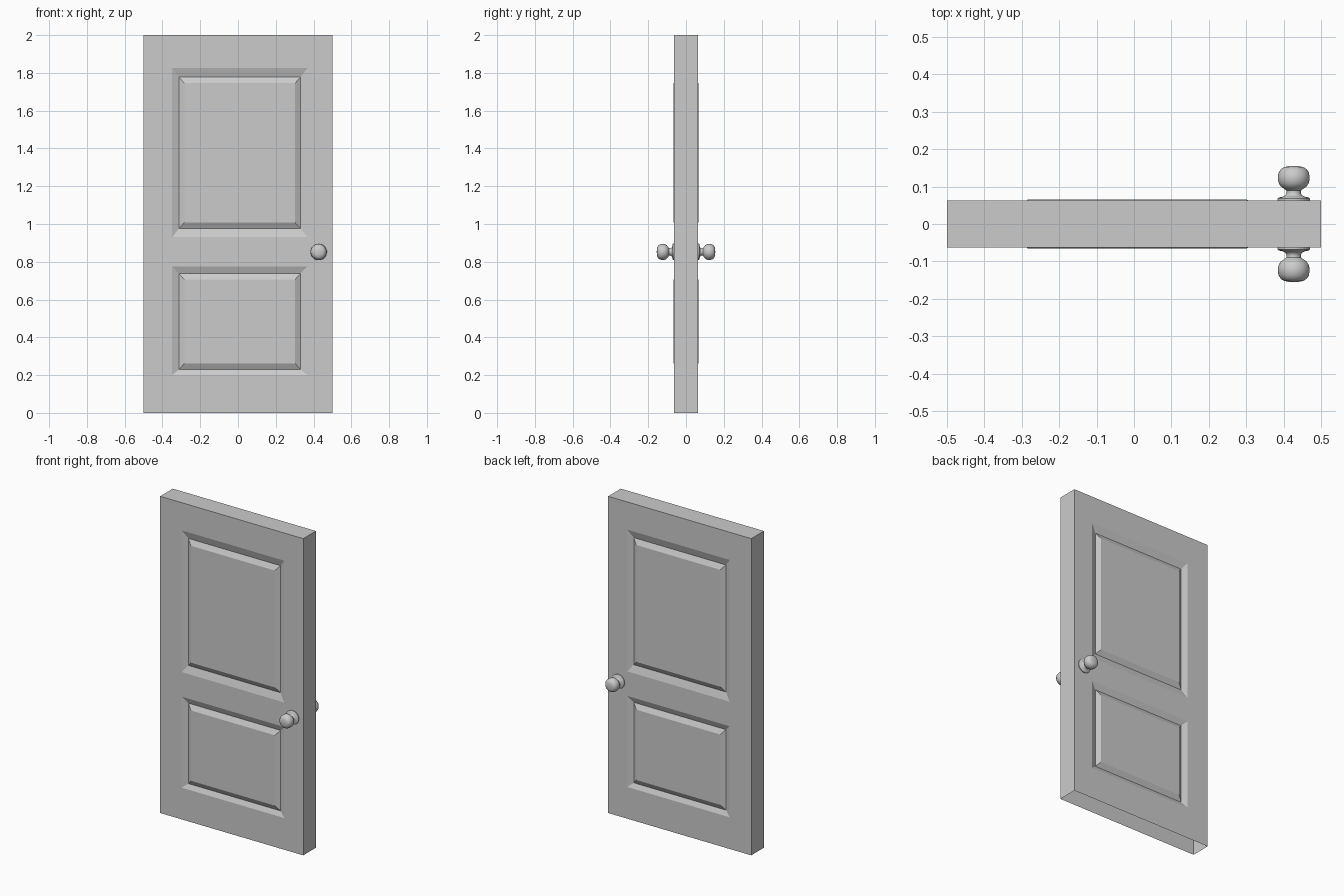
import bpy, bmesh, math
from mathutils import Matrix

if "Cube" in bpy.data.objects:
    bpy.data.objects.remove(bpy.data.objects["Cube"])

HALF_T = 0.063            # half the slab thickness
CX = 0.009                # panels sit slightly off centre
# half widths and surface heights of the moulding: outer edge, groove, raised field
RINGS = [(0.358, HALF_T), (0.322, HALF_T - 0.015), (0.293, HALF_T + 0.002)]
# bottom and top of each moulding ring, for the lower and upper panel
PANELS = [[(0.20, 0.775), (0.23, 0.738), (0.262, 0.706)],
          [(0.93, 1.825), (0.976, 1.778), (1.008, 1.746)]]


def finish(bm, name):
    bmesh.ops.remove_doubles(bm, verts=bm.verts, dist=1e-5)
    bmesh.ops.recalc_face_normals(bm, faces=bm.faces)
    mesh = bpy.data.meshes.new(name)
    bm.to_mesh(mesh)
    bm.free()
    obj = bpy.data.objects.new(name, mesh)
    bpy.context.collection.objects.link(obj)
    return obj


def quad(bm, *pts):
    bm.faces.new([bm.verts.new(p) for p in pts])


# Door slab with stepped panels on both faces, open underneath
bm = bmesh.new()
xs = [-0.5, CX - RINGS[0][0], CX + RINGS[0][0], 0.5]
zs = [0, *PANELS[0][0], *PANELS[1][0], 2]
for s in (-1, 1):
    # stiles and rails
    for i in range(3):
        for j in range(5):
            if i == 1 and j in (1, 3):
                continue
            a, b, c, d, y = xs[i], xs[i + 1], zs[j], zs[j + 1], s * HALF_T
            quad(bm, (a, y, c), (b, y, c), (b, y, d), (a, y, d))
    # sloped mouldings and raised fields
    for panel in PANELS:
        loops = [[(CX - w, s * y, lo), (CX + w, s * y, lo),
                  (CX + w, s * y, hi), (CX - w, s * y, hi)]
                 for (w, y), (lo, hi) in zip(RINGS, panel)]
        for p, q in zip(loops, loops[1:]):
            for k in range(4):
                n = (k + 1) % 4
                quad(bm, p[k], p[n], q[n], q[k])
        quad(bm, *loops[-1])
# side edges and top edge
for x in (-0.5, 0.5):
    for c, d in zip(zs, zs[1:]):
        quad(bm, (x, -HALF_T, c), (x, HALF_T, c), (x, HALF_T, d), (x, -HALF_T, d))
for a, b in zip(xs, xs[1:]):
    quad(bm, (a, -HALF_T, 2), (b, -HALF_T, 2), (b, HALF_T, 2), (a, HALF_T, 2))
finish(bm, "door_slab")

# Knobs: turned profile of (radius, distance from the door middle)
PROFILE = [(0.0435, 0.062), (0.0435, 0.068), (0.040, 0.071), (0.029, 0.073),
           (0.022, 0.077), (0.019, 0.083), (0.020, 0.090), (0.027, 0.095),
           (0.035, 0.101), (0.040, 0.109), (0.0425, 0.119), (0.0425, 0.127),
           (0.040, 0.138), (0.034, 0.147), (0.026, 0.152), (0.014, 0.1545),
           (0, 0.155)]
for s, name in ((-1, "front_knob"), (1, "back_knob")):
    bm = bmesh.new()
    vs = [bm.verts.new((r, s * y, 0)) for r, y in PROFILE]
    es = [bm.edges.new(e) for e in zip(vs, vs[1:])]
    bmesh.ops.spin(bm, geom=vs + es, cent=(0, 0, 0), axis=(0, 1, 0),
                   angle=2 * math.pi, steps=32)
    bm.transform(Matrix.Translation((0.427, 0, 0.852)))
    knob = finish(bm, name)
    bpy.ops.object.select_all(action='DESELECT')
    knob.select_set(True)
    bpy.context.view_layer.objects.active = knob
    bpy.ops.object.shade_smooth_by_angle(angle=math.radians(40))
